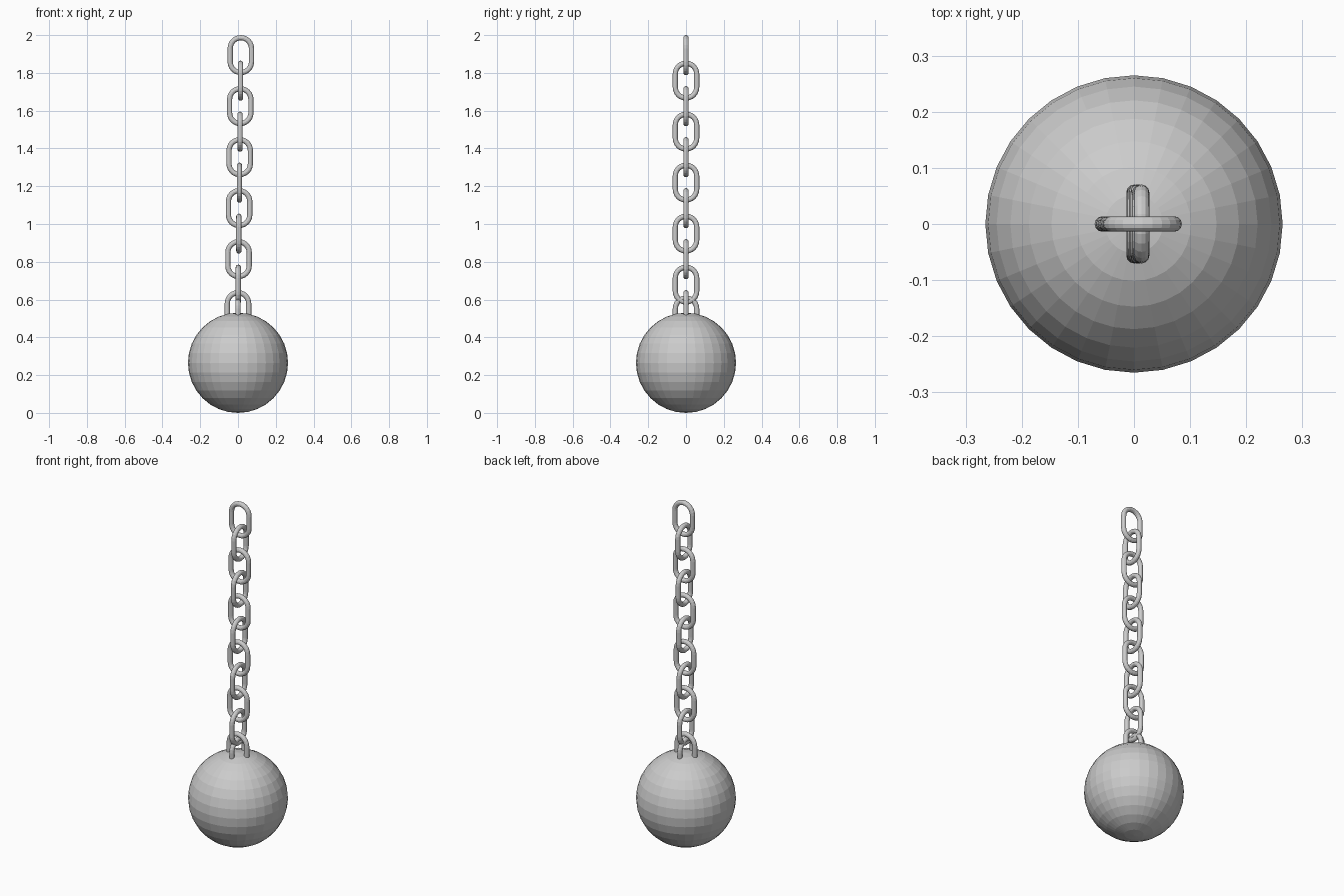
import bpy, bmesh
from math import sin, cos, pi
from mathutils import Vector

if "Cube" in bpy.data.objects:
    bpy.data.objects.remove(bpy.data.objects["Cube"])

WIRE = 0.0138      # wire radius
BEND = 0.0565      # radius of the rounded link ends
HEIGHT = 0.212     # overall link height
STRAIGHT = HEIGHT / 2 - BEND - WIRE
SIDES, STEPS = 12, 12


def link(name, x, z_top, sideways):
    """Closed oval link: a round wire swept along a stadium path."""
    bm = bmesh.new()
    rings = []
    path = [(pi * i / STEPS, STRAIGHT) for i in range(STEPS + 1)]
    path += [(pi + pi * i / STEPS, -STRAIGHT) for i in range(STEPS + 1)]
    for a, dz in path:
        ring = []
        for j in range(SIDES):
            t = 2 * pi * j / SIDES
            r = BEND + WIRE * cos(t)
            u, v, w = r * cos(a), WIRE * sin(t), dz + r * sin(a)
            ring.append(bm.verts.new((v, u, w) if sideways else (u, v, w)))
        rings.append(ring)
    for i, ring in enumerate(rings):
        nxt = rings[(i + 1) % len(rings)]
        for j in range(SIDES):
            k = (j + 1) % SIDES
            bm.faces.new((ring[j], nxt[j], nxt[k], ring[k]))
    bmesh.ops.recalc_face_normals(bm, faces=bm.faces)
    mesh = bpy.data.meshes.new(name)
    bm.to_mesh(mesh)
    bm.free()
    obj = bpy.data.objects.new(name, mesh)
    obj.location = Vector((x, 0, z_top - HEIGHT / 2))
    bpy.context.collection.objects.link(obj)


# Heavy ball
bpy.ops.mesh.primitive_uv_sphere_add(segments=32, ring_count=16, radius=0.265,
                                     location=(0, 0, 0.265))
bpy.context.object.name = "ball"

# Chain: alternating links with a slight drift; the lowest sinks into the ball
for n in range(11):
    link(f"chain_link_{n + 1}", 0.015 - 0.0015 * n, 2.0 - 0.135 * n, n % 2 == 1)

# Second anchor loop crossing the lowest link
link("anchor_loop", 0, 0.622, True)
